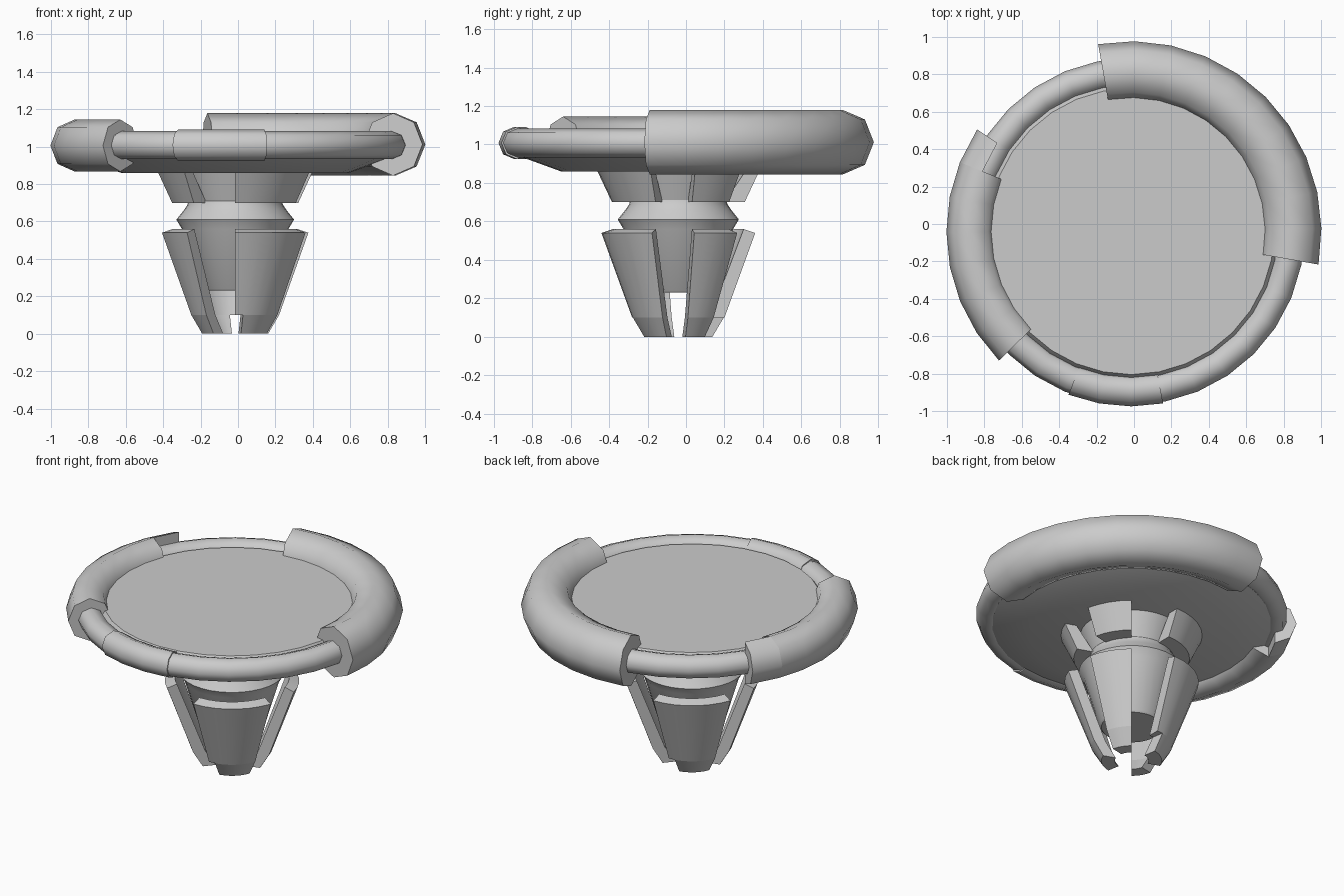
import bpy, math

if "Cube" in bpy.data.objects:
    bpy.data.objects.remove(bpy.data.objects["Cube"])

CX, CY = -0.015, -0.04   # shared axis of every revolved part


def finish(name, verts, faces, angle=40):
    me = bpy.data.meshes.new(name)
    me.from_pydata(verts, [], faces)
    ob = bpy.data.objects.new(name, me)
    bpy.context.collection.objects.link(ob)
    bpy.ops.object.select_all(action='DESELECT')
    ob.select_set(True)
    bpy.context.view_layer.objects.active = ob
    bpy.ops.object.mode_set(mode='EDIT')
    bpy.ops.mesh.select_all(action='SELECT')
    bpy.ops.mesh.remove_doubles(threshold=1e-5)
    bpy.ops.mesh.normals_make_consistent(inside=False)
    bpy.ops.object.mode_set(mode='OBJECT')
    bpy.ops.object.shade_smooth_by_angle(angle=math.radians(angle))
    return ob


def sweep(name, section, a0, a1, step, angle=40):
    """Revolve a closed (radius, z) section from a0 to a1 degrees, with end caps."""
    full = abs(a1 - a0) >= 360
    n = max(1, round(abs(a1 - a0) / step))
    k = len(section)
    verts, faces = [], []
    for i in range(n if full else n + 1):
        a = math.radians(a0 + (a1 - a0) * i / n)
        verts += [(CX + r * math.cos(a), CY + r * math.sin(a), z) for r, z in section]
    for i in range(n):
        j = (i + 1) % n if full else i + 1
        faces += [(i * k + p, j * k + p, j * k + (p + 1) % k, i * k + (p + 1) % k)
                  for p in range(k)]
    if not full:
        faces += [tuple(range(k)), tuple(range(n * k, (n + 1) * k))]
    return finish(name, verts, faces, angle)


def lathe(name, profile, n, angle=40):
    """Revolve an open profile; both ends are closed with flat polygons."""
    k = len(profile)
    verts = [(CX + r * math.cos(2 * math.pi * i / n), CY + r * math.sin(2 * math.pi * i / n), z)
             for i in range(n) for r, z in profile]
    faces = [(i * k + p, ((i + 1) % n) * k + p, ((i + 1) % n) * k + p + 1, i * k + p + 1)
             for i in range(n) for p in range(k - 1)]
    faces += [tuple(i * k for i in range(n)), tuple(i * k + k - 1 for i in range(n))]
    return finish(name, verts, faces, angle)


def octagon(big_r, z, rh, rv, start=0, count=8):
    return [(big_r + rh * math.cos(math.radians(45 * (i + start))),
             z + rv * math.sin(math.radians(45 * (i + start)))) for i in range(count)]


# round plate with sloped underside
lathe("plate", [(0.765, 1.06), (0.785, 1.03), (0.83, 0.94), (0.61, 0.86)], 32, 25)

# rim ring and its thicker sleeves
sweep("rim_ring", octagon(0.85, 1.008, 0.077, 0.075), 0, 360, 11.25, 50)
sweep("front_sleeve", octagon(0.852, 1.008, 0.083, 0.084), 249, 280.5, 10.5, 50)
sweep("large_sleeve", octagon(0.857, 1.012, 0.16, 0.167), -10, 100, 11, 50)
sweep("left_sleeve", octagon(0.858, 1.006, 0.13, 0.139), 158, 224.3, 11, 50)
sweep("left_sleeve_tip", octagon(0.858, 1.006, 0.13, 0.139, -2, 5), 146.5, 158, 11.5, 50)

# central stem with a ridge and groove
lathe("stem", [(0.31, 0.87), (0.25, 0.71), (0.255, 0.69), (0.275, 0.66), (0.315, 0.61),
               (0.285, 0.56), (0.19, 0.24), (0.18, 0.23)], 32, 30)

# four clip legs, each with a foot and an upper lug
leg = [(0.40, 0.54), (0.34, 0.56), (0.165, 0.10), (0.24, 0.10)]
foot = [(0.24, 0.10), (0.165, 0.10), (0.10, 0.0), (0.18, 0.0)]
lug = [(0.345, 0.70), (0.425, 0.87), (0.355, 0.87), (0.24, 0.70)]
for i, (a0, a1, inset) in enumerate([(270, 340, 10), (12, 50, 0), (90, 160, 10), (192, 230, 0)]):
    sweep(f"leg_{i + 1}", leg, a0, a1, 10, 35)
    sweep(f"foot_{i + 1}", foot, a0 + inset, a1, 10, 35)
    sweep(f"upper_lug_{i + 1}", lug, a0, a1, 10, 35)
